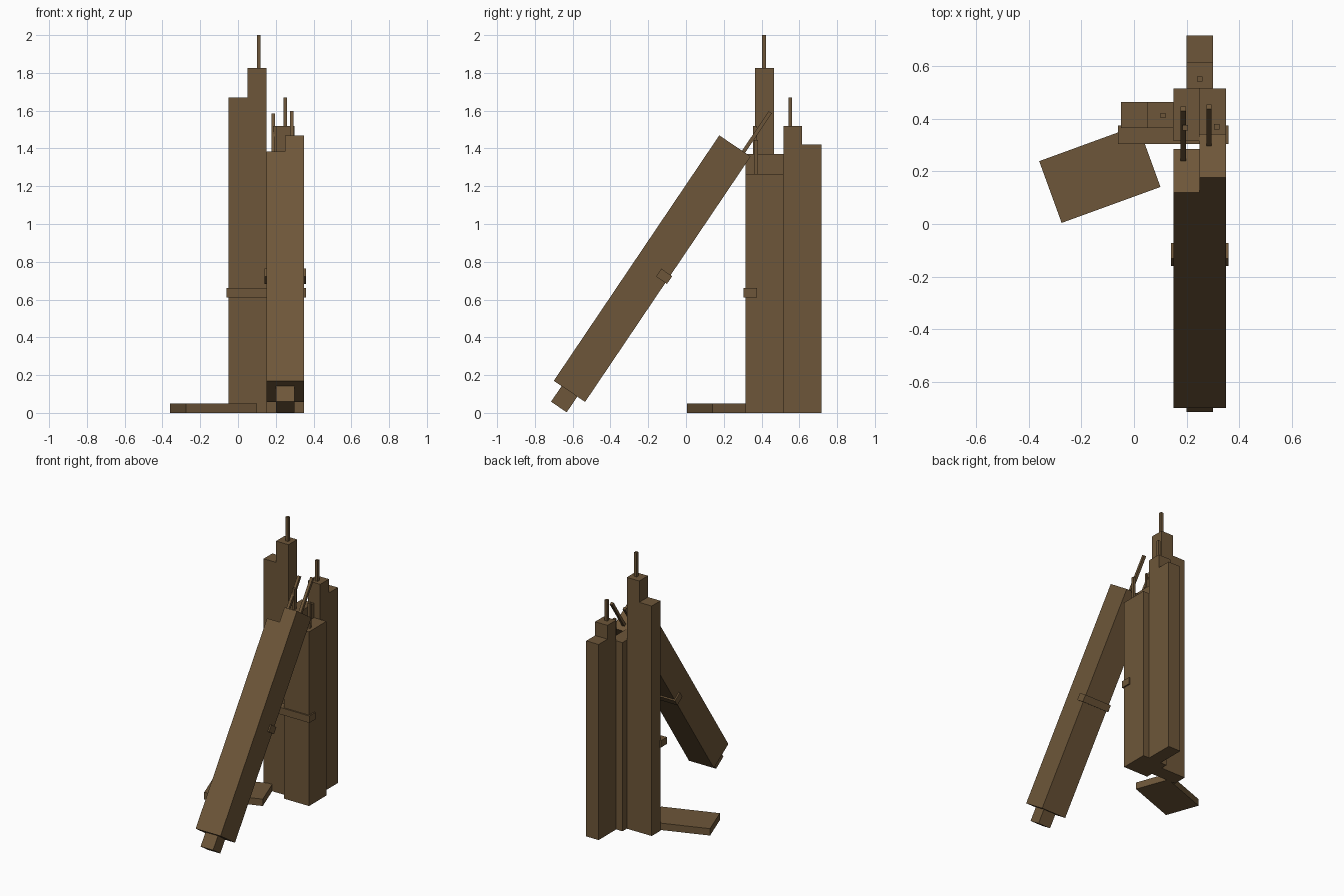
import bpy, bmesh
from math import radians
from mathutils import Matrix

cube = bpy.data.objects.get("Cube")
if cube:
    bpy.data.objects.remove(cube, do_unlink=True)

# Single matte brown for every part
brown = bpy.data.materials.new("brown")
brown.use_nodes = True
COLOR = (0.155, 0.094, 0.041, 1)
brown.diffuse_color = COLOR
bsdf = brown.node_tree.nodes["Principled BSDF"]
bsdf.inputs["Base Color"].default_value = COLOR
bsdf.inputs["Roughness"].default_value = 0.9

UPRIGHT = Matrix.Identity(4)


def prism(name, outline, axis, lo, hi, frame=UPRIGHT):
    """Extrude an (across, up) outline along x or y, then place it in a frame."""
    bm = bmesh.new()
    if axis == "y":
        verts = [bm.verts.new((a, lo, z)) for a, z in outline]
        move = (0, hi - lo, 0)
    else:
        verts = [bm.verts.new((lo, a, z)) for a, z in outline]
        move = (hi - lo, 0, 0)
    face = bm.faces.new(verts)
    extruded = bmesh.ops.extrude_face_region(bm, geom=[face], use_keep_orig=True)
    top = [g for g in extruded["geom"] if isinstance(g, bmesh.types.BMVert)]
    bmesh.ops.translate(bm, verts=top, vec=move)
    bmesh.ops.recalc_face_normals(bm, faces=bm.faces)
    mesh = bpy.data.meshes.new(name)
    bm.to_mesh(mesh)
    bm.free()
    mesh.materials.append(brown)
    obj = bpy.data.objects.new(name, mesh)
    obj.matrix_world = frame
    bpy.context.collection.objects.link(obj)
    return obj


def box(name, x, y, z, frame=UPRIGHT):
    outline = [(x[0], z[0]), (x[1], z[0]), (x[1], z[1]), (x[0], z[1])]
    return prism(name, outline, "y", *y, frame)


def stepped(name, start, middle, end, first_top, second_top, axis, lo, hi, frame=UPRIGHT):
    """Block whose top has one step at the middle."""
    outline = [(start, 0), (end, 0), (end, second_top), (middle, second_top),
               (middle, first_top), (start, first_top)]
    return prism(name, outline, axis, lo, hi, frame)


def spire(name, x, y, bottom, top, frame=UPRIGHT):
    r = 0.01
    return box(name, (x - r, x + r), (y - r, y + r), (bottom, top), frame)


# Standing towers
stepped("tall_tower", -0.05, 0.05, 0.15, 1.67, 1.825, "y", 0.365, 0.465)
spire("tall_tower_spire", 0.11, 0.413, 1.825, 2.0)
stepped("wide_tower", 0.15, 0.25, 0.35, 1.37, 1.265, "y", 0.315, 0.515)
spire("wide_tower_high_spire", 0.195, 0.366, 1.37, 1.52)
spire("wide_tower_low_spire", 0.315, 0.37, 1.265, 1.445)
stepped("back_tower", 0.515, 0.615, 0.717, 1.52, 1.42, "x", 0.2, 0.3)
spire("back_tower_spire", 0.25, 0.552, 1.52, 1.67)

# Bar across the fronts of the standing towers
box("tower_bar", (-0.06, 0.36), (0.305, 0.375), (0.61, 0.66))

# Leaning tower, built upright in a tilted frame
lean = Matrix.Translation((0, -0.70, 0.17)) @ Matrix.Rotation(radians(-34), 4, "X")
stepped("leaning_tower", 0.15, 0.25, 0.35, 1.465, 1.567, "y", 0, 0.2, lean)
box("leaning_tower_foot", (0.2, 0.3), (0.05, 0.15), (-0.1, 0), lean)
box("leaning_tower_bar", (0.14, 0.36), (0.14, 0.21), (0.76, 0.81), lean)
spire("leaning_low_spire", 0.187, 0.155, 1.465, 1.805, lean)
spire("leaning_high_spire", 0.285, 0.155, 1.567, 1.82, lean)

# Flat slab on the ground, turned to one side
slab = Matrix.Translation((-0.13, 0.19, 0)) @ Matrix.Rotation(radians(20), 4, "Z")
box("ground_slab", (-0.2, 0.2), (-0.125, 0.125), (0, 0.05), slab)
